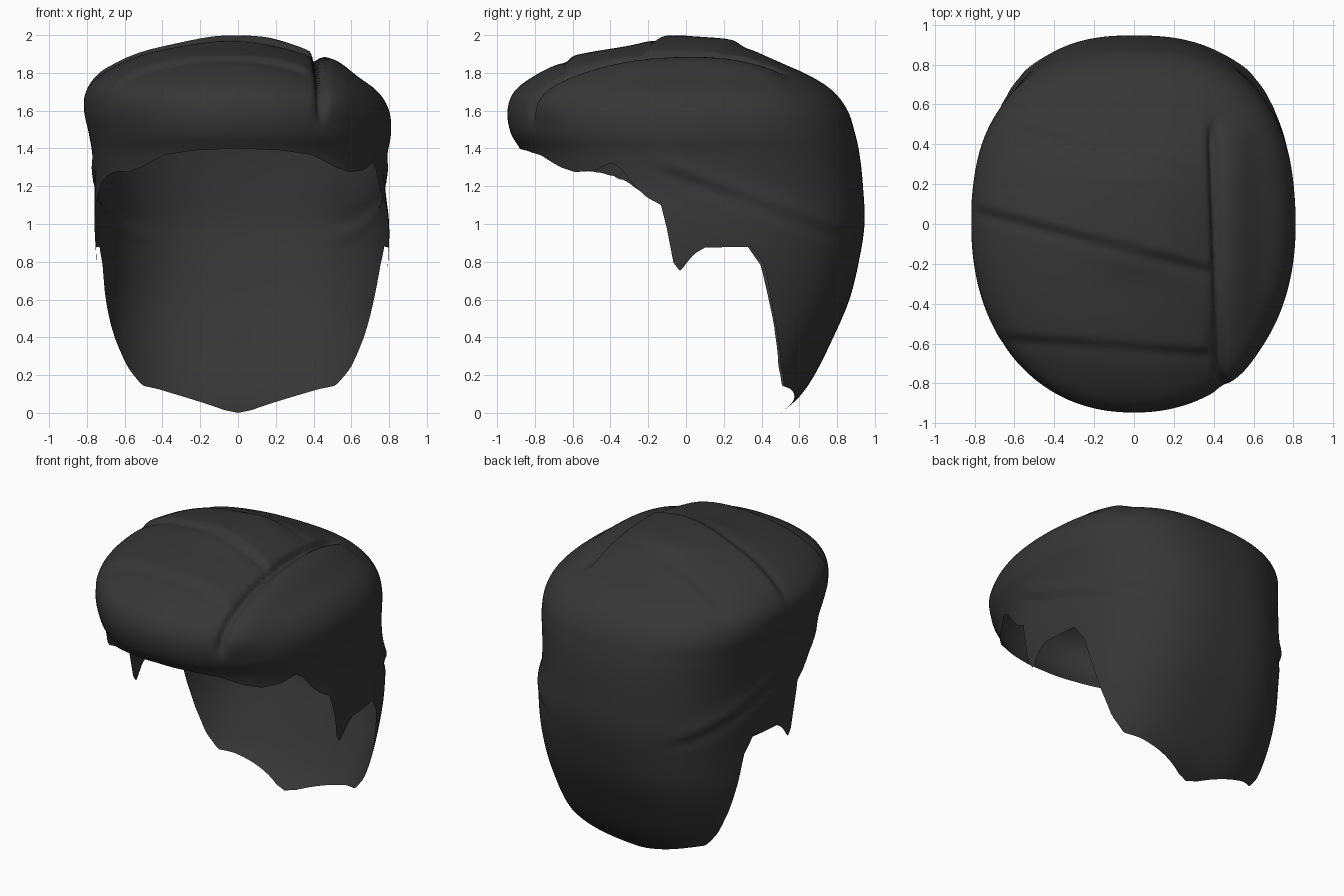
import bpy, bmesh, math
from mathutils import Vector

if "Cube" in bpy.data.objects:
    bpy.data.objects.remove(bpy.data.objects["Cube"])

COLS, ROWS = 300, 110

# Horizontal slices: height, front, back, left and right extents
SLICES = [
    (1.985, 0, 0, 0, 0),
    (1.975, .15, .22, .14, .16),
    (1.94, .30, .30, .32, .29),
    (1.90, .50, .38, .49, .39),
    (1.85, .67, .50, .62, .51),
    (1.78, .81, .66, .74, .63),
    (1.70, .91, .78, .805, .74),
    (1.60, .945, .855, .815, .80),
    (1.48, .927, .895, .79, .81),
    (1.36, .86, .92, .77, .79),
    (1.20, .83, .937, .76, .78),
    (1.00, .83, .945, .76, .80),
    (.80, .83, .915, .75, .795),
    (.60, .83, .865, .745, .77),
    (.40, .80, .78, .725, .745),
    (.20, .75, .68, .675, .705),
    (.08, .70, .595, .62, .65),
    (0, .65, .50, .57, .59),
]

# Lower edge: azimuth from the front in degrees, height
HEM = [(0, 1.40), (15, 1.39), (27, 1.365), (38, 1.30), (45, 1.275), (54, 1.285),
       (61, 1.325), (65, 1.29), (70, 1.20), (75, 1.14), (80.5, 1.10), (82.7, .98),
       (85.3, .79), (87.8, .75), (90, .79), (93, .84), (97, .875), (114, .88),
       (119, .78), (122, .60), (126, .40), (130, .24), (135, .145),
       (143, .125), (160, .06), (172, .015), (180, 0)]


def bump(d, width):
    return math.exp(-(d / width) ** 2)


def hem_height(deg):
    drop = 0
    if deg > 180:  # the left side hangs a little lower at the temple
        deg = 360 - deg
        drop = .07 * bump(deg - 62, 6)
    for (a, p), (b, q) in zip(HEM, HEM[1:]):
        if deg <= b:
            return p + (q - p) * (deg - a) / (b - a) - drop
    return HEM[-1][1]


def slice_at(s):
    """Smoothly interpolated slice at fractional index s."""
    i = min(int(s), len(SLICES) - 2)
    t = s - i
    p0, p1, p2, p3 = (SLICES[max(0, min(len(SLICES) - 1, i + k))] for k in (-1, 0, 1, 2))
    return [b + .5 * t * (c - a + t * (2 * a - 5 * b + 4 * c - d + t * (3 * (b - c) + d - a)))
            for a, b, c, d in zip(p0, p1, p2, p3)]


def slice_index(z):
    lo, hi = 0.0, len(SLICES) - 1.0
    for _ in range(30):
        mid = (lo + hi) / 2
        lo, hi = (mid, hi) if slice_at(mid)[0] > z else (lo, mid)
    return lo


def smooth(a, b, v):
    t = max(0, min(1, (v - a) / (b - a)))
    return t * t * (3 - 2 * t)


# Layer edges across the crown: left end, right end, step height
LAYERS = [((-.62, .50), (.40, .25), .007),
          ((-.80, .08), (.42, -.23), .02),
          ((-.66, -.56), (.40, -.64), .02)]


def relief(p):
    """Outward offset for the locks, parting and side creases."""
    x, y, z = p
    off = 0
    for (x0, y0), (x1, y1), h in LAYERS:
        mask = smooth(x0 - .05, x0 + .1, x) * (1 - smooth(x1 - .06, x1, x)) * smooth(1.5, 1.62, z)
        d = y - (y0 + (y1 - y0) * (x - x0) / (x1 - x0))
        step = smooth(-.03, .04, d) * math.exp(-max(0, d) / .2)
        off += mask * h * (step - .35 * bump(d + .03, .035))
    # parting with a softly raised lock on its outer side
    d = x - (.405 - .035 * (y - .2))
    mask = (1 - smooth(.42, .55, y)) * smooth(1.5, 1.64, z)
    off += mask * (.018 * bump(d - .10, .09) - .045 * bump(d, .022))
    # crease sloping down each side towards the back
    if abs(x) > .3:
        d = z - (1.27 - .36 * (y + .12))
        mask = smooth(-.2, 0, y) * (1 - smooth(.75, .88, y))
        off += mask * (.012 * bump(d - .05, .05) - .014 * bump(d, .03))
    return off


# Hair shell: columns running from the crown, each trimmed at the lower edge
bm = bmesh.new()
pole = bm.verts.new((0, 0, 1.985 + .012))
columns = []
last = len(SLICES) - 1
for c in range(COLS):
    ang = 2 * math.pi * c / COLS
    sx, cy = math.sin(ang), -math.cos(ang)
    end = slice_index(hem_height(math.degrees(ang)))
    col = []
    for r in range(1, ROWS + 1):
        s = last * r / ROWS
        if s >= end and col and last * (r - 1) / ROWS >= end:
            col.append(col[-1])
            continue
        z, front, back, left, right = slice_at(min(s, end))
        a = max(.002, right if sx > 0 else left)
        b = max(.002, back if cy > 0 else front)
        n = 2.17 + smooth(-.1, .5, cy) * (.3 + .3 * (1 - smooth(.4, 1.2, z)))
        rad = (abs(sx / a) ** n + abs(cy / b) ** n) ** (-1 / n)
        p = Vector((sx * rad, cy * rad, z))
        out = Vector((p.x, p.y, max(0, z - 1.25) * 1.4)).normalized()
        p += out * relief(p)
        p.z = min(p.z, 2.0)
        col.append(bm.verts.new(p))
    columns.append(col)

for c in range(COLS):
    a, b = columns[c], columns[(c + 1) % COLS]
    bm.faces.new((pole, a[0], b[0]))
    for r in range(ROWS - 1):
        ring = list(dict.fromkeys((a[r], a[r + 1], b[r + 1], b[r])))
        if len(ring) > 2:
            bm.faces.new(ring)

bmesh.ops.recalc_face_normals(bm, faces=bm.faces)
bm.normal_update()
if sum(f.normal.dot(f.calc_center_median() - Vector((0, 0, 1))) for f in bm.faces) < 0:
    bmesh.ops.reverse_faces(bm, faces=bm.faces)

mesh = bpy.data.meshes.new("hair_shell")
bm.to_mesh(mesh)
bm.free()
mat = bpy.data.materials.new("charcoal")
mat.diffuse_color = (.037, .037, .037, 1)
mat.use_nodes = True
mat.node_tree.nodes["Principled BSDF"].inputs["Base Color"].default_value = mat.diffuse_color
mesh.materials.append(mat)
hair = bpy.data.objects.new("hair_shell", mesh)
bpy.context.collection.objects.link(hair)
for poly in mesh.polygons:
    poly.use_smooth = True
